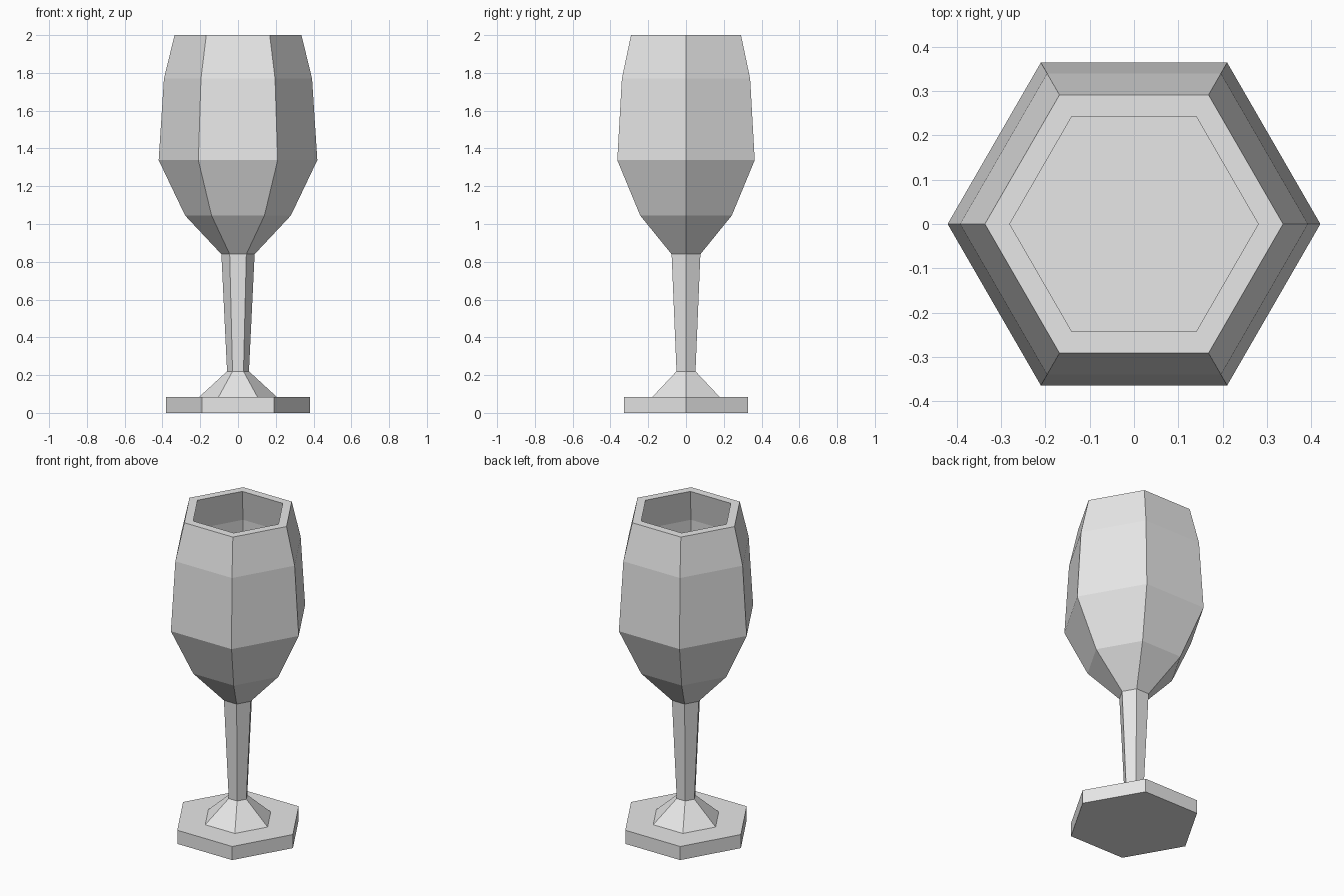
import bpy
import bmesh
from math import cos, sin, pi

cube = bpy.data.objects.get("Cube")
if cube:
    bpy.data.objects.remove(cube, do_unlink=True)

SIDES = 6

# Single flat grey
grey = bpy.data.materials.new("light_grey")
grey.use_nodes = True
colour = (0.8, 0.8, 0.8, 1)
grey.diffuse_color = colour
grey.node_tree.nodes["Principled BSDF"].inputs["Base Color"].default_value = colour


def hex_lathe(name, profile, cap_start=False, cap_end=False):
    """Sweep (radius, z) points round the z axis as flat six-sided rings."""
    bm = bmesh.new()
    rings = []
    for r, z in profile:
        rings.append([bm.verts.new((r * cos(2 * pi * i / SIDES),
                                    r * sin(2 * pi * i / SIDES), z))
                      for i in range(SIDES)])
    for low, high in zip(rings, rings[1:]):
        for i in range(SIDES):
            j = (i + 1) % SIDES
            bm.faces.new((low[i], low[j], high[j], high[i]))
    if cap_start:
        bm.faces.new(rings[0][::-1])
    if cap_end:
        bm.faces.new(rings[-1])
    mesh = bpy.data.meshes.new(name)
    bm.to_mesh(mesh)
    bm.free()
    mesh.materials.append(grey)
    obj = bpy.data.objects.new(name, mesh)
    bpy.context.collection.objects.link(obj)
    return obj


# Flat foot with a raised collar
hex_lathe("foot", [(0.38, 0), (0.38, 0.085), (0.205, 0.085), (0.058, 0.22)],
          cap_start=True)

# Stem flaring up to the bowl
hex_lathe("stem", [(0.058, 0.22), (0.088, 0.84)])

# Bowl: outside from the stem to the rim, then down the inside to a flat floor
outside = [(0.088, 0.84), (0.28, 1.045), (0.42, 1.338), (0.392, 1.77), (0.336, 2)]
inside = [(0.28, 2), (0.328, 1.8), (0.355, 1.34)]
hex_lathe("bowl", outside + inside, cap_end=True)
